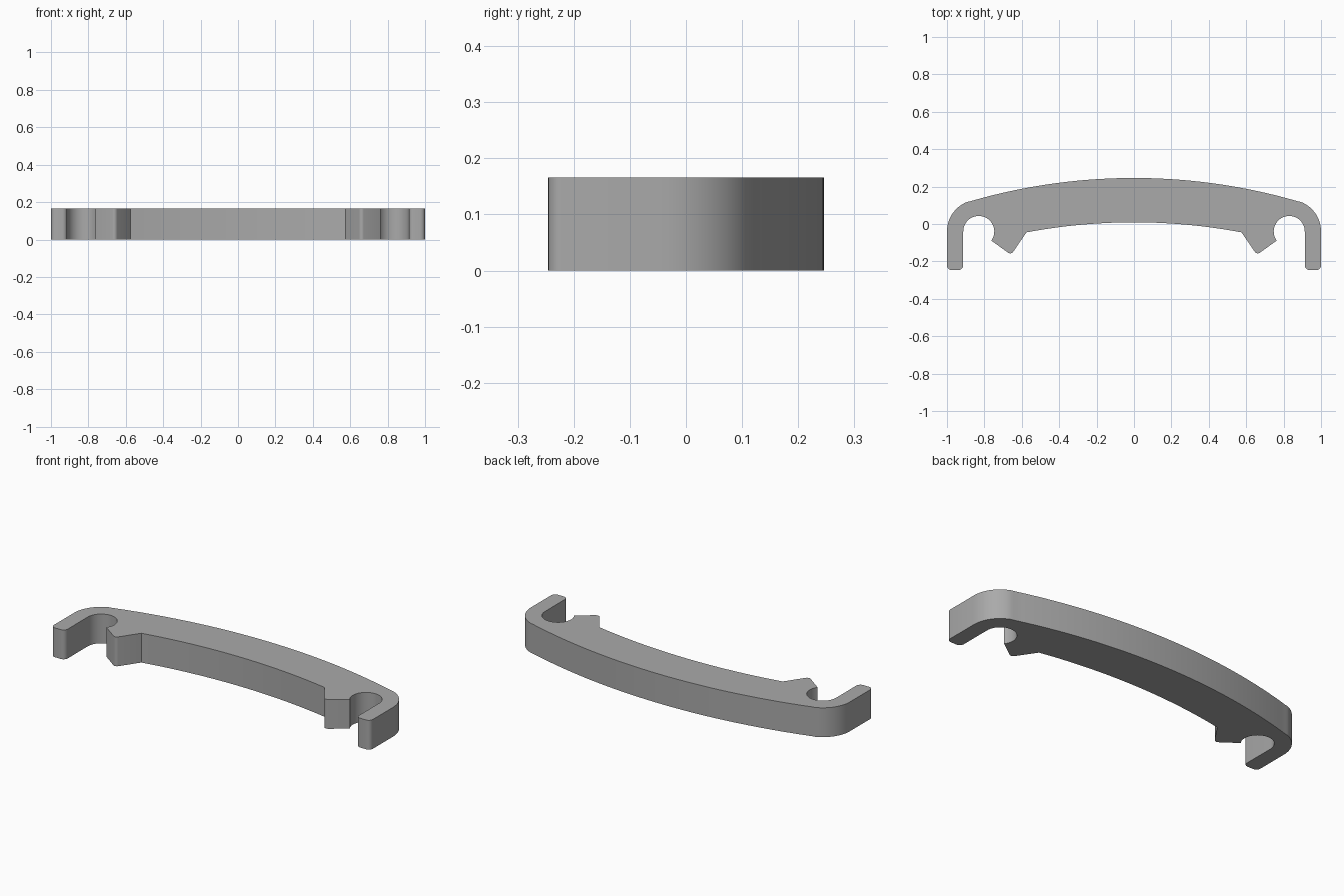
import bpy
import bmesh
from math import sin, cos, radians, asin, degrees

HEIGHT = 0.166

cube = bpy.data.objects.get("Cube")
if cube:
    bpy.data.objects.remove(cube, do_unlink=True)


def arc(cx, cy, r, start, end, steps):
    """Points on a circle, angles in degrees."""
    angles = [radians(start + (end - start) * i / steps) for i in range(steps + 1)]
    return [(cx + r * cos(a), cy + r * sin(a)) for a in angles]


def bow(top, r, half_width, steps):
    """Shallow arc from the centre line out to half_width."""
    sweep = degrees(asin(half_width / r))
    return arc(0, top - r, r, 90, 90 - sweep, steps)


# Half outline, from the back centre round the arm to the front centre
hook = (0.83, -0.04)
half = bow(0.246, 3.14, 0.877, 20)
half += arc(*hook, 0.17, 73.8, 0, 14)[1:]              # outer shoulder
half += arc(0.975, -0.221, 0.025, 0, -90, 5)           # rounded foot
half += arc(0.938, -0.221, 0.025, -90, -180, 5)
half += arc(*hook, 0.083, 0, 216, 28)                  # round slot
half += arc(0.662, -0.137, 0.02, -60, -142, 5)         # tooth tip
half += bow(0.009, 3.1, 0.575, 14)[::-1]               # inner bow

# Mirror the half outline, skipping the shared centre points
outline = half + [(-x, y) for x, y in half[-2:0:-1]]

# Extrude the outline upwards
bm = bmesh.new()
base = bm.faces.new([bm.verts.new((x, y, 0)) for x, y in outline])
top = bmesh.ops.extrude_face_region(bm, geom=[base], use_keep_orig=True)
bmesh.ops.translate(bm, vec=(0, 0, HEIGHT),
                    verts=[v for v in top["geom"] if isinstance(v, bmesh.types.BMVert)])
bmesh.ops.recalc_face_normals(bm, faces=bm.faces)
mesh = bpy.data.meshes.new("curved_clip")
bm.to_mesh(mesh)
bm.free()

# Plain grey finish
grey = bpy.data.materials.new("grey")
grey.use_nodes = True
colour = (0.4, 0.4, 0.4, 1)
grey.diffuse_color = colour
grey.node_tree.nodes["Principled BSDF"].inputs["Base Color"].default_value = colour
mesh.materials.append(grey)

clip = bpy.data.objects.new("curved_clip", mesh)
bpy.context.collection.objects.link(clip)
bpy.ops.object.select_all(action="DESELECT")
clip.select_set(True)
bpy.context.view_layer.objects.active = clip
bpy.ops.object.shade_smooth_by_angle(angle=radians(30))
